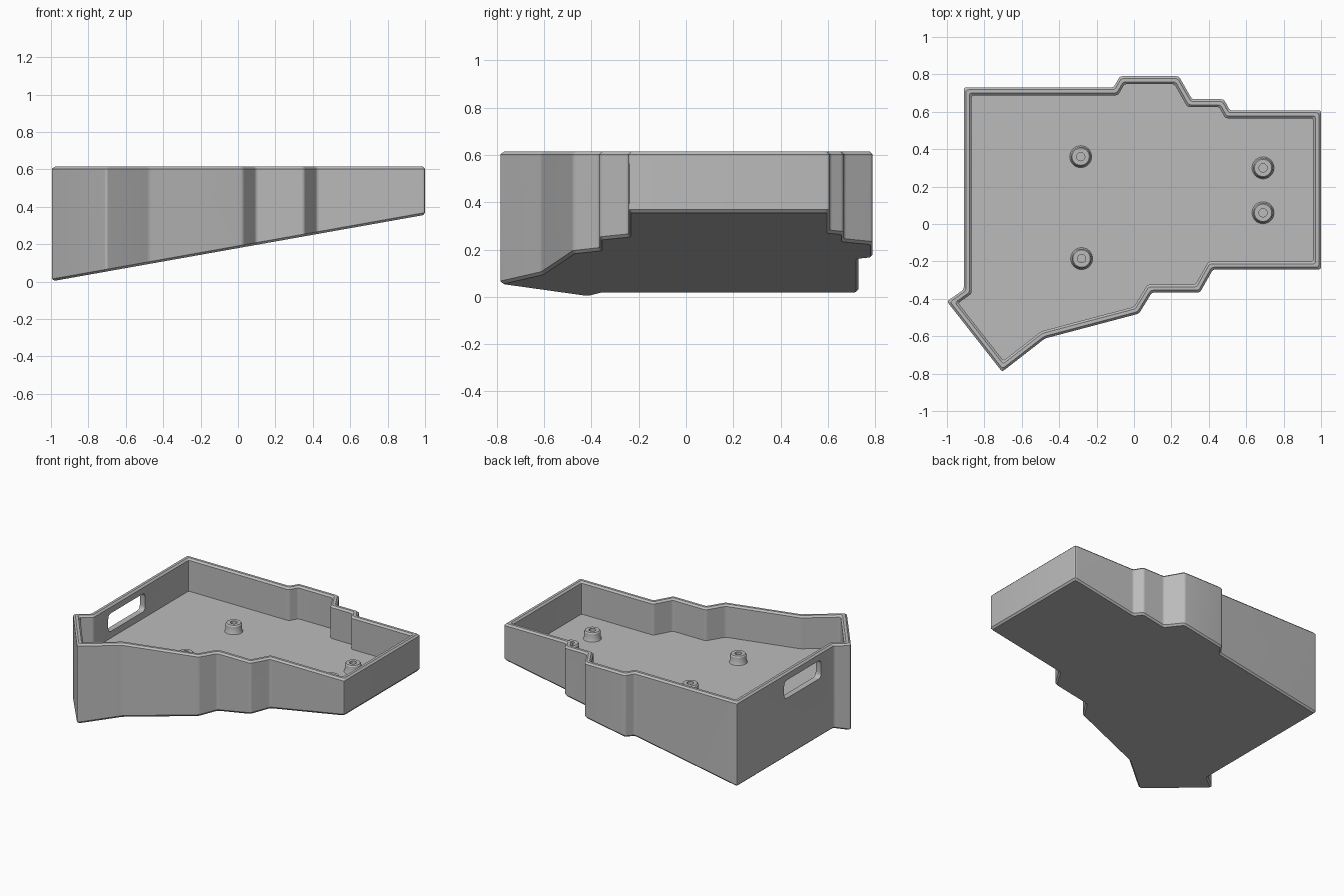
import bpy
import bmesh
import math
from mathutils import Vector

cube = bpy.data.objects.get("Cube")
if cube:
    bpy.data.objects.remove(cube, do_unlink=True)

RIM, FLOOR, WALL, EDGE = 0.615, 0.385, 0.042, 0.012

grey = bpy.data.materials.new("plain grey")
grey.use_nodes = True
grey.diffuse_color = (0.5, 0.5, 0.5, 1)
grey.node_tree.nodes["Principled BSDF"].inputs["Base Color"].default_value = (0.5, 0.5, 0.5, 1)

# Plan outline of the tray, counter-clockwise
OUTLINE = [Vector(p) for p in (
    (-0.91, 0.73), (-0.91, -0.35), (-1.0, -0.414), (-0.705, -0.79),
    (-0.476, -0.612), (0.027, -0.479), (0.096, -0.366), (0.353, -0.366),
    (0.422, -0.243), (1.0, -0.243), (1.0, 0.607), (0.513, 0.607),
    (0.48, 0.667), (0.31, 0.667), (0.24, 0.79), (-0.075, 0.79), (-0.11, 0.73))]


def inset(points, d):
    """Move every side of the outline inwards by d."""
    out = []
    for i, p in enumerate(points):
        a = (p - points[i - 1]).normalized()
        b = (points[(i + 1) % len(points)] - p).normalized()
        na, nb = Vector((-a.y, a.x)), Vector((-b.y, b.x))
        out.append(p + (na + nb) * d / (1 + na.dot(nb)))
    return out


def rounded(points, cut=0.014, steps=4):
    """Round every corner with a short quadratic curve."""
    out = []
    for i, p in enumerate(points):
        a = p + (points[i - 1] - p).normalized() * cut
        b = p + (points[(i + 1) % len(points)] - p).normalized() * cut
        for k in range(steps + 1):
            t = k / steps
            out.append(a * (1 - t) ** 2 + p * 2 * t * (1 - t) + b * t * t)
    return out


def finish(bm, name):
    bmesh.ops.recalc_face_normals(bm, faces=bm.faces)
    mesh = bpy.data.meshes.new(name)
    bm.to_mesh(mesh)
    bm.free()
    mesh.materials.append(grey)
    obj = bpy.data.objects.new(name, mesh)
    bpy.context.collection.objects.link(obj)
    return obj


def select(obj):
    bpy.ops.object.select_all(action='DESELECT')
    obj.select_set(True)
    bpy.context.view_layer.objects.active = obj


def loft(bm, rings):
    """Skin closed rings of equal length and cap both ends."""
    rings = [[bm.verts.new(p) for p in ring] for ring in rings]
    for r, s in zip(rings, rings[1:]):
        for i in range(len(r)):
            j = (i + 1) % len(r)
            bm.faces.new((r[i], r[j], s[j], s[i]))
    bm.faces.new(rings[0])
    bm.faces.new(rings[-1])


def level(z):
    return lambda x: z


# Tray: sloping underside, chamfered rim, flat inner floor
def slope(z):
    return lambda x: z + 0.178 * x


sections = [(0.01, slope(0.179)), (0, slope(0.191)), (0, level(RIM - EDGE)),
            (EDGE, level(RIM)), (WALL - EDGE, level(RIM)),
            (WALL, level(RIM - EDGE)), (WALL, level(FLOOR))]
bm = bmesh.new()
loft(bm, [[(p.x, p.y, height(p.x)) for p in rounded(inset(OUTLINE, d))]
          for d, height in sections])
tray = finish(bm, "tray")

# Rounded opening through the side wall
slot = [Vector(p) for p in ((-0.21, 0.432), (0.203, 0.432), (0.203, 0.56), (-0.21, 0.56))]
bm = bmesh.new()
loft(bm, [[(x, p.x, p.y) for p in rounded(slot, 0.035, 5)] for x in (-0.98, -0.82)])
cutter = finish(bm, "side_opening_cutter")
cutter.hide_render = True
boolean = tray.modifiers.new("side opening", 'BOOLEAN')
boolean.operation = 'DIFFERENCE'
boolean.solver = 'EXACT'
boolean.object = cutter
select(tray)
bpy.ops.object.modifier_apply(modifier=boolean.name)
bpy.data.objects.remove(cutter, do_unlink=True)
bpy.ops.object.shade_smooth_by_angle(angle=math.radians(28))

# Screw posts: turned profile with a flared foot and a blind hole
PROFILE = [(0.06, -0.002), (0.054, 0.008), (0.052, 0.052), (0.046, 0.06),
           (0.022, 0.06), (0.022, 0.01)]
for n, (x, y) in enumerate([(-0.285, 0.36), (-0.28, -0.185), (0.69, 0.3), (0.69, 0.06)]):
    bm = bmesh.new()
    loft(bm, [[(x + r * math.cos(a), y + r * math.sin(a), FLOOR + z)
               for a in (math.tau * k / 32 for k in range(32))] for r, z in PROFILE])
    post = finish(bm, f"screw_post_{n + 1}")
    select(post)
    bpy.ops.object.shade_smooth_by_angle(angle=math.radians(30))
